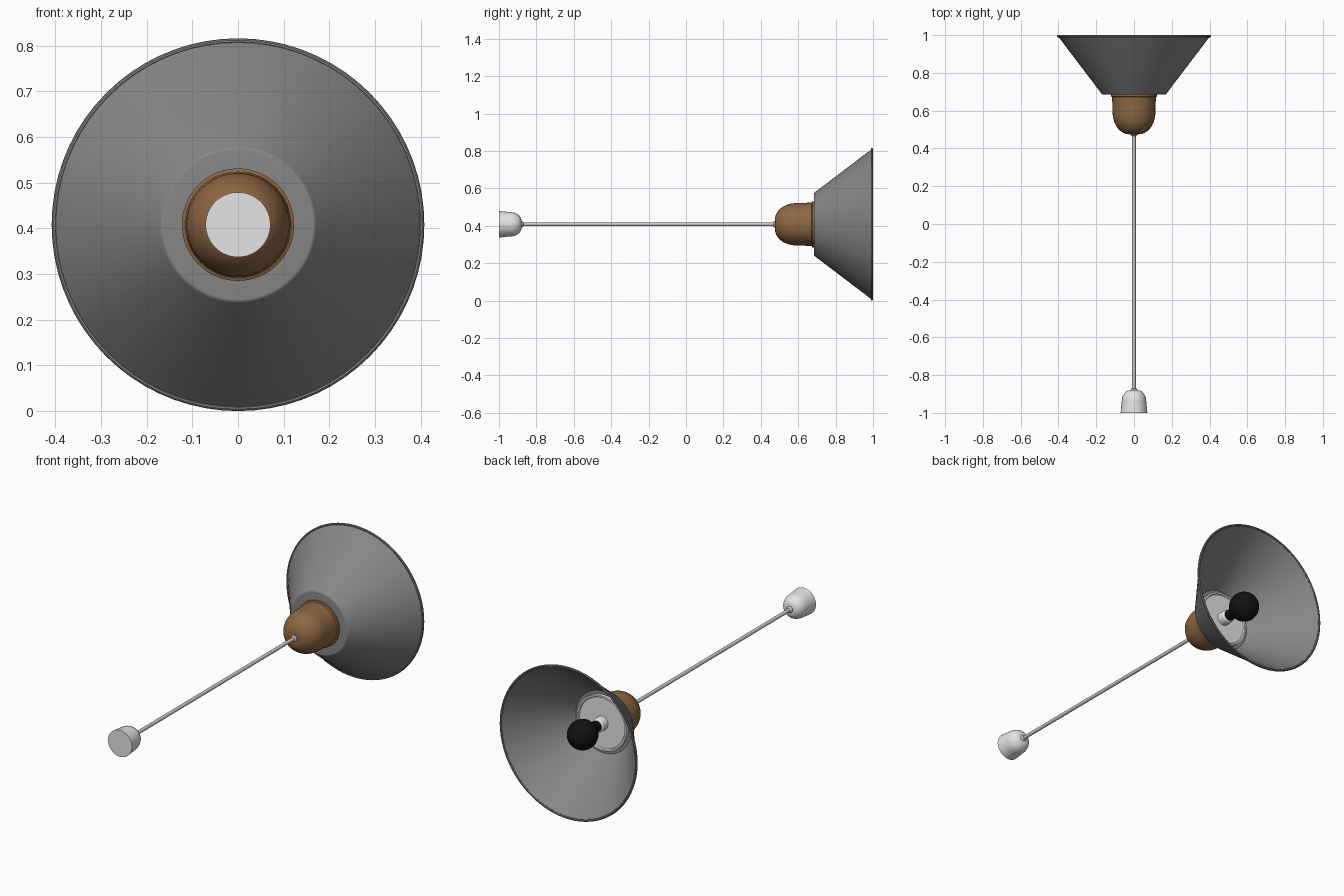
import bpy, bmesh
from math import sin, cos, pi, radians
from mathutils import Vector

if "Cube" in bpy.data.objects:
    bpy.data.objects.remove(bpy.data.objects["Cube"])

AXIS_Z = 0.408      # height of the lamp's long axis


def material(name, rgb):
    m = bpy.data.materials.new(name)
    m.use_nodes = True
    m.diffuse_color = (*rgb, 1)
    m.node_tree.nodes["Principled BSDF"].inputs["Base Color"].default_value = (*rgb, 1)
    return m


def arc(r, y, rad_r, rad_y, start, end, n=10):
    """Elliptical arc of (radius, y) points, angles in degrees."""
    angles = [radians(start + (end - start) * i / n) for i in range(n + 1)]
    return [(r + rad_r * cos(a), y + rad_y * sin(a)) for a in angles]


def lathe(name, profile, mat, closed=False, steps=64):
    """Turn a (radius, y) profile around the long axis."""
    bm = bmesh.new()
    vs = [bm.verts.new((r, y, 0)) for r, y in profile]
    pairs = list(zip(vs, vs[1:])) + ([(vs[-1], vs[0])] if closed else [])
    edges = [bm.edges.new(p) for p in pairs]
    bmesh.ops.spin(bm, geom=vs + edges, cent=(0, 0, 0), axis=Vector((0, 1, 0)),
                   angle=2 * pi, steps=steps)
    bmesh.ops.remove_doubles(bm, verts=bm.verts, dist=1e-5)
    bmesh.ops.recalc_face_normals(bm, faces=bm.faces)
    mesh = bpy.data.meshes.new(name)
    bm.to_mesh(mesh)
    bm.free()
    mesh.materials.append(mat)
    ob = bpy.data.objects.new(name, mesh)
    ob.location.z = AXIS_Z
    bpy.context.collection.objects.link(ob)
    bpy.ops.object.select_all(action='DESELECT')
    ob.select_set(True)
    bpy.context.view_layer.objects.active = ob
    bpy.ops.object.shade_smooth_by_angle(angle=radians(35))
    return ob


white = material("white enamel", (0.78, 0.78, 0.78))
steel = material("light steel", (0.6, 0.6, 0.6))
grey = material("grey shade", (0.24, 0.24, 0.24))
wood = material("brown wood", (0.27, 0.135, 0.055))
black = material("black bulb", (0.006, 0.006, 0.006))

# Ceiling mount: tapered cup with a rounded end
lathe("ceiling_mount", [(0, -1), (0.071, -1), (0.068, -0.97)]
      + arc(0.02, -0.94, 0.045, 0.06, 0, 90) + [(0, -0.88)], white)

# Rod with a small collar at each end
lathe("rod", [(0, -0.89), (0.0095, -0.89), (0.0095, 0.49), (0, 0.49)], steel, steps=24)
for name, y in (("mount_collar", -0.878), ("cap_collar", 0.475)):
    lathe(name, [(0, y - 0.008)] + arc(0.011, y, 0.006, 0.008, -90, 90) + [(0, y + 0.008)],
          steel, steps=32)

# Wooden cap: dome, straight wall and flange
lathe("wooden_cap", [(0, 0.475)] + arc(0.025, 0.59, 0.088, 0.115, -90, 0, 14)
      + [(0.116, 0.672), (0.123, 0.675), (0.123, 0.687), (0, 0.687)], wood)

# Conical shade with a wall thickness, open towards the back
lathe("shade", [(0.09, 0.685)] + arc(0.163, 0.695, 0.01, 0.01, -90, -36, 4)
      + [(0.401, 0.992), (0.395, 0.995), (0.165, 0.698), (0.09, 0.698)],
      grey, closed=True, steps=72)
lathe("shade_rim", arc(0.402, 0.994, 0.006, 0.006, 0, 324, 9), grey, closed=True, steps=72)

# Inner disc with a raised edge, seen from the open end
lathe("inner_disc", [(0, 0.695), (0.147, 0.695), (0.147, 0.716), (0.138, 0.716),
                     (0.134, 0.71), (0, 0.71)], white)

# Lamp socket and bulb
lathe("socket", [(0, 0.705), (0.036, 0.705), (0.036, 0.745)]
      + arc(0.028, 0.745, 0.008, 0.01, 0, 90, 4) + [(0, 0.755)], white, steps=40)
lathe("bulb", [(0, 0.745), (0.027, 0.745), (0.029, 0.785), (0.036, 0.808)]
      + arc(0, 0.876, 0.077, 0.077, -58, 90, 18), black, steps=40)
